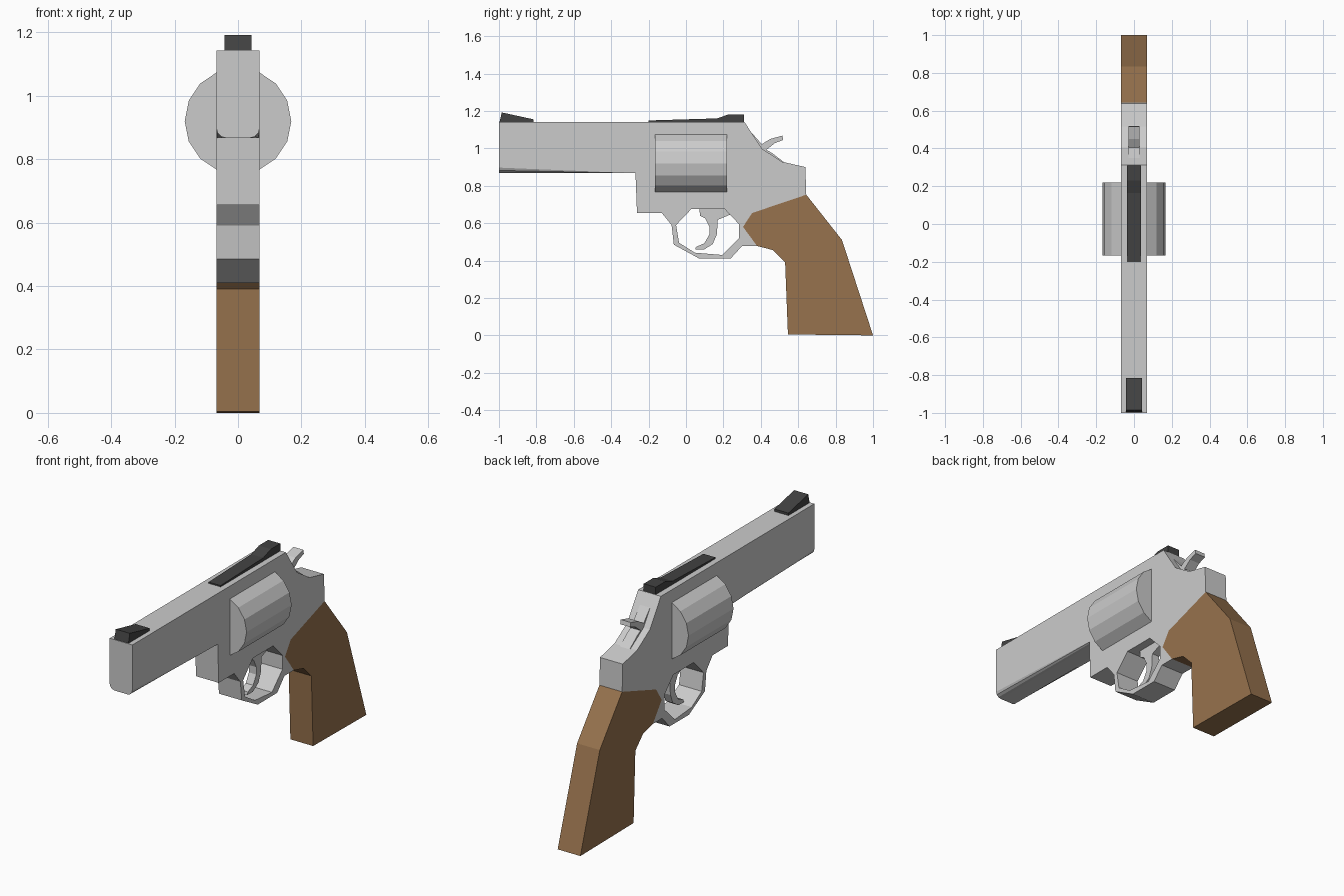
import bpy, bmesh, math


def material(name, rgb):
    m = bpy.data.materials.new(name)
    m.diffuse_color = (*rgb, 1)
    return m


wood = material("wood", (0.31, 0.17, 0.075))
black = material("black", (0.055, 0.055, 0.055))
HALF = 0.068  # half thickness of frame and grip


def plate(name, profile, half, mat=None, bevel_z=None):
    """Extrude a (y, z) side profile symmetrically across x."""
    bm = bmesh.new()
    left = [bm.verts.new((-half, y, z)) for y, z in profile]
    face = bm.faces.new(left)
    out = bmesh.ops.extrude_face_region(bm, geom=[face])
    moved = [g for g in out["geom"] if isinstance(g, bmesh.types.BMVert)]
    bmesh.ops.translate(bm, verts=moved, vec=(2 * half, 0, 0))
    # Round the long lower edges lying at height bevel_z
    if bevel_z is not None:
        edges = [e for e in bm.edges
                 if all(abs(v.co.z - bevel_z) < 1e-4 for v in e.verts)
                 and abs(e.verts[0].co.y - e.verts[1].co.y) > 0.1]
        bmesh.ops.bevel(bm, geom=edges, offset=0.03, offset_type='OFFSET',
                        segments=3, profile=0.5, affect='EDGES')
    bmesh.ops.recalc_face_normals(bm, faces=bm.faces)
    mesh = bpy.data.meshes.new(name)
    bm.to_mesh(mesh)
    bm.free()
    ob = bpy.data.objects.new(name, mesh)
    bpy.context.collection.objects.link(ob)
    if mat:
        mesh.materials.append(mat)
    return ob


# Barrel and frame in one solid, with rounded barrel underside
plate("barrel_and_frame", [
    (-1, 1.142), (-1, 0.867), (-0.27, 0.867), (-0.262, 0.655), (-0.13, 0.655),
    (-0.077, 0.59), (-0.053, 0.59), (0.03, 0.677), (0.205, 0.677),
    (0.283, 0.595), (0.283, 0.478), (0.38, 0.478), (0.305, 0.58),
    (0.353, 0.654), (0.643, 0.752), (0.638, 0.9), (0.515, 0.928),
    (0.406, 0.998), (0.312, 1.142)], HALF, bevel_z=0.867)

# Trigger guard
plate("trigger_guard", [
    (-0.077, 0.59), (-0.065, 0.485), (0.072, 0.41), (0.238, 0.41),
    (0.3, 0.478), (0.283, 0.478), (0.283, 0.52), (0.193, 0.43),
    (0.048, 0.442), (-0.037, 0.495), (-0.053, 0.59)], HALF)

# Trigger
plate("trigger", [
    (0.07, 0.7), (0.22, 0.7), (0.235, 0.645), (0.17, 0.618), (0.165, 0.54),
    (0.143, 0.488), (0.095, 0.458), (0.05, 0.458), (0.053, 0.473),
    (0.098, 0.492), (0.125, 0.54), (0.125, 0.58), (0.103, 0.625),
    (0.075, 0.64)], 0.022)

# Grip
plate("grip", [
    (0.643, 0.752), (0.834, 0.51), (1, 0), (0.545, 0.005), (0.53, 0.39),
    (0.465, 0.456), (0.38, 0.478), (0.305, 0.58), (0.353, 0.654)], HALF, wood)

# Hammer with thumb spur
plate("hammer", [
    (0.35, 1.085), (0.405, 1.022), (0.45, 1.05), (0.515, 1.068),
    (0.52, 1.045), (0.475, 1.028), (0.43, 0.992), (0.46, 0.975),
    (0.525, 0.925), (0.4, 0.93), (0.33, 1.05)], 0.03)

# Sights
plate("front_sight", [(-0.997, 1.14), (-0.985, 1.192), (-0.815, 1.155),
                      (-0.815, 1.14)], 0.042, black)
plate("rear_sight", [(-0.2, 1.14), (-0.2, 1.149), (0.165, 1.16),
                     (0.23, 1.182), (0.31, 1.182), (0.31, 1.14)], 0.036, black)

# Sixteen-sided cylinder through the frame
bpy.ops.mesh.primitive_cylinder_add(
    vertices=16, radius=0.168, depth=0.385, location=(0, 0.026, 0.92),
    rotation=(math.pi / 2, 0, 0))
bpy.context.object.name = "cylinder_drum"
